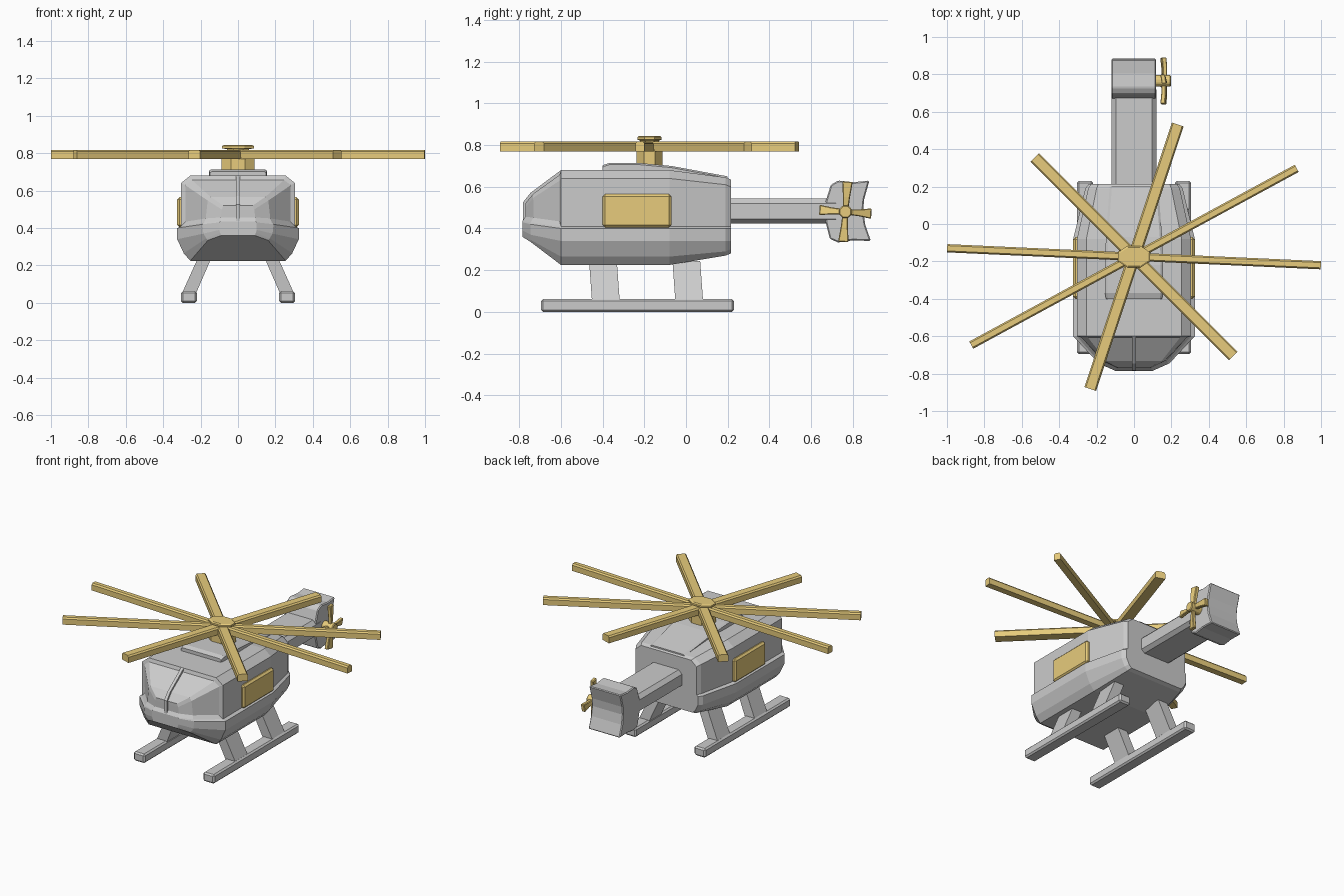
import bpy, bmesh, math
from mathutils import Vector, Matrix

if "Cube" in bpy.data.objects:
    bpy.data.objects.remove(bpy.data.objects["Cube"])

gold = bpy.data.materials.new("gold")
gold.diffuse_color = (0.8, 0.6, 0.2, 1)
gold.use_nodes = True
gold.node_tree.nodes["Principled BSDF"].inputs["Base Color"].default_value = gold.diffuse_color


def finish(name, bm, mat=None, bevel=0, mirror=False):
    bmesh.ops.recalc_face_normals(bm, faces=bm.faces)
    me = bpy.data.meshes.new(name)
    bm.to_mesh(me)
    bm.free()
    ob = bpy.data.objects.new(name, me)
    bpy.context.collection.objects.link(ob)
    if mat:
        me.materials.append(mat)
    if bevel:
        b = ob.modifiers.new("bevel", 'BEVEL')
        b.width, b.segments, b.limit_method = bevel, 1, 'ANGLE'
        b.angle_limit = math.radians(35)
    if mirror:
        ob.modifiers.new("mirror", 'MIRROR')
    return ob


def loft(name, rings, mat=None, bevel=0, mirror=False, matrix=None):
    """Bridge equal rings of 3D points and cap both ends."""
    bm = bmesh.new()
    vs = [[bm.verts.new(p) for p in r] for r in rings]
    n = len(rings[0])
    for a, b in zip(vs, vs[1:]):
        for j in range(n):
            bm.faces.new((a[j], a[(j + 1) % n], b[(j + 1) % n], b[j]))
    bm.faces.new(vs[0])
    bm.faces.new(vs[-1])
    if matrix:
        bm.transform(matrix)
    return finish(name, bm, mat, bevel, mirror)


def prism_x(name, profile, x0, x1, **kw):
    """Extrude a (y, z) profile along x."""
    return loft(name, [[(x, y, z) for y, z in profile] for x in (x0, x1)], **kw)


def disc_z(name, levels, cx, cy, sides, **kw):
    """Stack of elliptical polygons: levels of (rx, ry, z)."""
    ang = [2 * math.pi * (i + 0.5) / sides for i in range(sides)]
    k = 1 / math.cos(math.pi / sides)
    return loft(name, [[(cx + k * rx * math.cos(a), cy + k * ry * math.sin(a), z)
                        for a in ang] for rx, ry, z in levels], **kw)


# Cabin: half cross-sections (x, z) from keel to roof at each station
mid = [(.255, .225), (.29, .265), (.325, .34), (.325, .40), (.305, .41), (.305, .64), (.255, .68)]
stations = [
    (-.785, [(.09, .36), (.095, .375), (.10, .39), (.10, .43), (.095, .435), (.09, .50), (.08, .525)]),
    (-.745, [(.16, .335), (.17, .345), (.185, .37), (.19, .42), (.18, .43), (.17, .55), (.15, .575)]),
    (-.60, mid),
    (-.08, mid),
    (.19, [(.21, .27), (.235, .29), (.26, .34), (.26, .40), (.245, .41), (.245, .61), (.20, .645)]),
    (.215, [(.20, .28), (.22, .30), (.24, .34), (.24, .40), (.23, .41), (.23, .60), (.19, .635)]),
]
bm = bmesh.new()
rings = []
for y, half in stations:
    pts = half + [(-x, z) for x, z in reversed(half)]
    rings.append([bm.verts.new((x, y, z)) for x, z in pts])
glass = []
for s, (a, b) in enumerate(zip(rings, rings[1:])):
    for j in range(14):
        k = (j + 1) % 14
        f = bm.faces.new((a[j], a[k], b[k], b[j]))
        if s < 2 and 4 <= j <= 8:
            glass.append(f)
for r in (rings[0], rings[-1]):
    for i in range(6):
        f = bm.faces.new((r[i], r[i + 1], r[12 - i], r[13 - i]))
        if r is rings[0] and i >= 4:
            glass.append(f)
bmesh.ops.recalc_face_normals(bm, faces=bm.faces)
# Recessed windscreen
bmesh.ops.inset_region(bm, faces=glass, thickness=.022, depth=-.014, use_even_offset=True)
finish("cabin", bm)

# Windscreen pillar
prism_x("windscreen_pillar", [(-.60, .68), (-.745, .572), (-.783, .525), (-.783, .435),
                              (-.74, .435), (-.74, .52), (-.72, .55), (-.60, .64)], -.01, .01)

# Raised roof fairing
loft("roof_fairing", [[(-w, y, .6), (w, y, .6), (w, y, z - .008), (w - .012, y, z), (-w + .012, y, z), (-w, y, z - .008)]
                      for y, z, w in ((-.40, .703, .15), (-.37, .714, .155), (-.22, .714, .155),
                                      (-.07, .70, .15), (.20, .65, .13))])

# Side doors
prism_x("side_doors", [(-.40, .405), (-.07, .405), (-.07, .565), (-.40, .565)], .27, .325,
        mat=gold, bevel=.012, mirror=True)

# Tail boom and fin
boom = [(-.12, .445), (-.095, .425), (.095, .425), (.12, .445), (.12, .52), (.095, .545), (-.095, .545), (-.12, .52)]
loft("tail_boom", [[(x, y, z) for x, z in boom] for y in (.18, .72)])
prism_x("tail_fin", [(.73, .63), (.805, .622), (.88, .63), (.855, .54), (.85, .485), (.86, .42), (.887, .34),
                     (.80, .343), (.73, .333), (.69, .35), (.67, .43), (.67, .53), (.695, .61)],
        -.12, .118, bevel=.006)

# Skids and their struts
prism_x("skids", [(-.695, 0), (.23, 0), (.23, .062), (-.695, .062)], .22, .305, bevel=.01, mirror=True)
for name, y in (("front_struts", -.465), ("rear_struts", -.065)):
    loft(name, [[(x0, y0, z), (x1, y0, z), (x1, y0 + .133, z), (x0, y0 + .133, z)]
                for x0, x1, y0, z in ((.225, .30, y + .014, .05), (.14, .212, y, .245))], mirror=True)

# Main rotor: mast, cap and four crossing pairs of blades
RC = Vector((0, -.175, 0))
disc_z("rotor_mast", [(.088, .062, .68), (.088, .062, .78)], 0, RC.y, 8, mat=gold)
disc_z("rotor_cap", [(.06, .045, .80), (.06, .045, .822), (.085, .058, .826), (.085, .058, .838), (.075, .05, .844)],
       0, RC.y, 8, mat=gold)
for i, (deg, length, w) in enumerate(((-2.6, 1.0, .022), (28.5, .99, .022), (71.7, .745, .033), (135, .75, .033))):
    for side in (0, 180):
        M = Matrix.Translation(RC) @ Matrix.Rotation(math.radians(deg + side), 4, 'Z')
        sec = [(-w, .77), (w, .77), (w, .808), (w - .008, .818), (-w + .008, .818), (-w, .808)]
        loft(f"rotor_blade_{i}_{'b' if side else 'a'}",
             [[(x, y, z) for y, z in sec] for x in (.02, length)], mat=gold, matrix=M)

# Tail rotor: hub and four flared blades
TC = Vector((0, .765, .48))
hub = [(TC.y + .033 * math.cos(math.pi * (i + .5) / 4), TC.z + .033 * math.sin(math.pi * (i + .5) / 4)) for i in range(8)]
prism_x("tail_rotor_hub", hub, .10, .198, mat=gold, bevel=.005)
for i, length in enumerate((.125, .145) * 2):
    M = Matrix.Translation(TC) @ Matrix.Rotation(math.radians(90 * i - 4), 4, 'X')
    loft(f"tail_rotor_blade_{i}",
         [[(x0, r, -h), (x1, r, -h), (x1 + .008, r, h), (x0 + .008, r, h)]
          for r, h, x0, x1 in ((.01, .013, .148, .17), (.07, .017, .145, .17), (length, .025, .14, .166))],
         mat=gold, bevel=.004, matrix=M)
